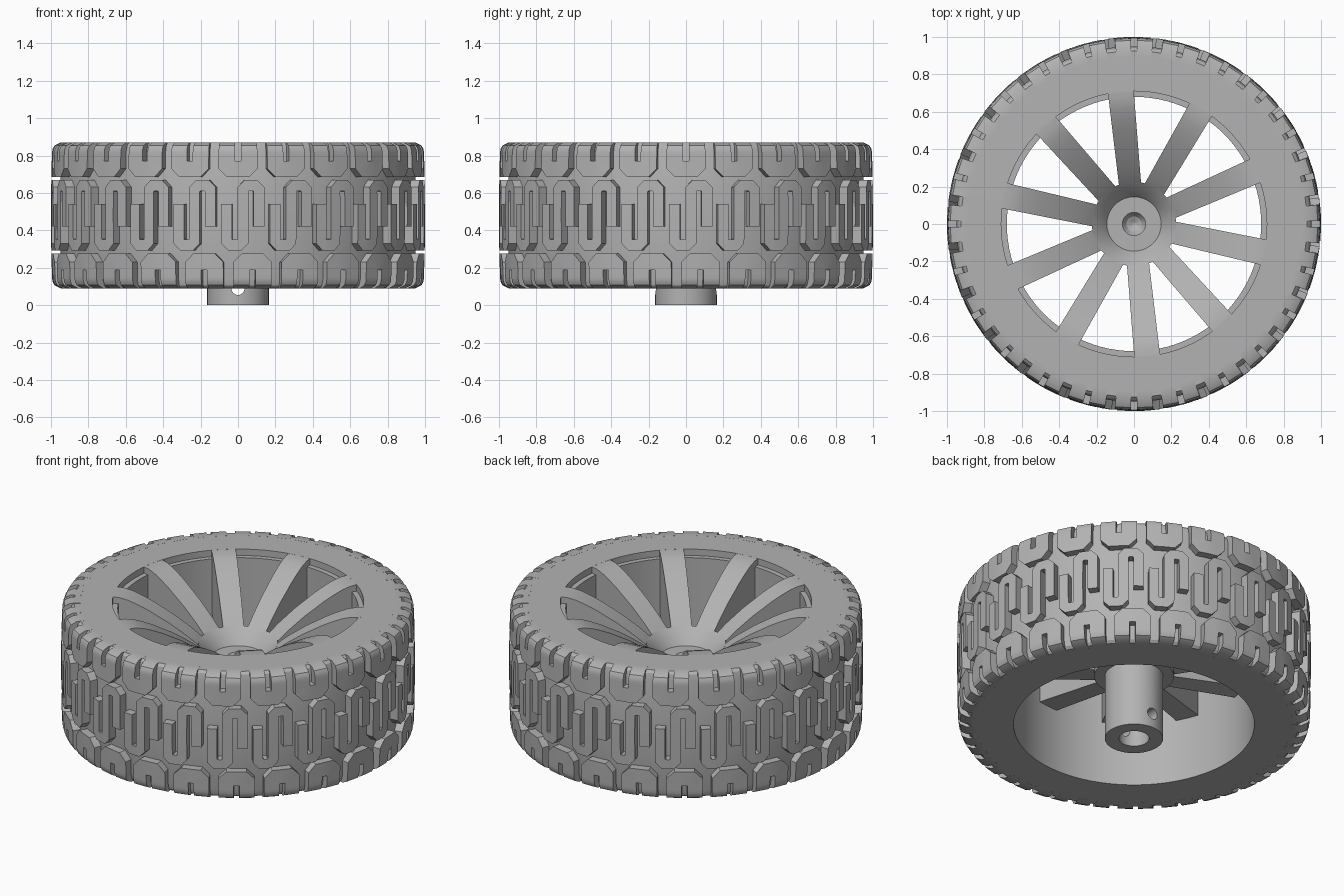
import bpy, bmesh, math
from mathutils import Vector, Matrix

cube = bpy.data.objects.get("Cube")
if cube:
    bpy.data.objects.remove(cube)

grey = bpy.data.materials.new("plain_grey")
grey.use_nodes = True
grey.diffuse_color = (0.45, 0.45, 0.45, 1)
grey.node_tree.nodes["Principled BSDF"].inputs["Base Color"].default_value = (0.45, 0.45, 0.45, 1)

BOTTOM, TOP = 0.09, 0.87
MID = (BOTTOM + TOP) / 2
REPEATS = 24
SPOKES = 10
parts = []


def finish(name, bm):
    bmesh.ops.recalc_face_normals(bm, faces=bm.faces)
    mesh = bpy.data.meshes.new(name)
    bm.to_mesh(mesh)
    bm.free()
    mesh.materials.append(grey)
    obj = bpy.data.objects.new(name, mesh)
    bpy.context.collection.objects.link(obj)
    parts.append(obj)
    return obj


def lathe(name, profile, steps=96, closed=False):
    """Revolve (radius, z) points around z."""
    bm = bmesh.new()
    verts = [bm.verts.new((r, 0, z)) for r, z in profile]
    pairs = list(zip(verts, verts[1:] + verts[:1])) if closed else list(zip(verts, verts[1:]))
    edges = [bm.edges.new(p) for p in pairs]
    bmesh.ops.spin(bm, geom=verts + edges, cent=(0, 0, 0), axis=(0, 0, 1),
                   angle=math.tau, steps=steps, use_duplicate=False)
    bmesh.ops.remove_doubles(bm, verts=bm.verts, dist=0.0005)
    return finish(name, bm)


def tread_radius(z):
    """Outer radius with a slight crown and rounded shoulders."""
    corner = 0.05
    off = abs(z - MID)
    t = max(0, off - (TOP - MID - corner)) / corner
    return 1 - 0.05 * off * off - corner * 0.9 * (1 - math.sqrt(max(0, 1 - t * t)))


def cut_corners(path, cut):
    pts = [Vector(p) for p in path]
    out = [pts[0]]
    for a, b, c in zip(pts, pts[1:], pts[2:]):
        out += [b + (a - b).normalized() * cut, b + (c - b).normalized() * cut]
    return out + [pts[-1]]


def subdivide(pts, size):
    out = [pts[0]]
    for a, b in zip(pts, pts[1:]):
        n = max(1, math.ceil((b - a).length / size))
        out += [a.lerp(b, i / n) for i in range(1, n + 1)]
    return out


def rib(bm, path, half, turn):
    """Raised strip of even width along a (sideways, z) path, wrapped on the tyre."""
    pts = subdivide(cut_corners(path, 0.02), 0.02)
    rings = []
    for i, p in enumerate(pts):
        d0 = (p - pts[max(i - 1, 0)]).normalized()
        d1 = (pts[min(i + 1, len(pts) - 1)] - p).normalized()
        d0, d1 = (d0 if i else d1), (d1 if i < len(pts) - 1 else d0)
        n0, n1 = Vector((-d0.y, d0.x)), Vector((-d1.y, d1.x))
        side = (n0 + n1) / (1 + n0.dot(n1)) * half
        ring = []
        for q, high in ((p + side, 1), (p - side, 1), (p - side, 0), (p + side, 0)):
            r = tread_radius(q.y) if high else 0.89
            a = q.x + turn
            ring.append(bm.verts.new((r * math.cos(a), r * math.sin(a), q.y)))
        rings.append(ring)
    for a, b in zip(rings, rings[1:]):
        for k in range(4):
            bm.faces.new((a[k], a[(k + 1) % 4], b[(k + 1) % 4], b[k]))
    bm.faces.new(rings[0])
    bm.faces.new(rings[-1])


def tread_row(name, path, half, shift=0):
    bm = bmesh.new()
    for i in range(REPEATS):
        rib(bm, path, half, math.tau * (i + shift) / REPEATS)
    finish(name, bm)


# Tyre body with its bore and the shallow recess at the upper opening
lower = [(0.68, BOTTOM), (0.925, BOTTOM + 0.0005), (0.94, BOTTOM + 0.015), (0.95, BOTTOM + 0.05)]
upper = [(r, 2 * MID - z) for r, z in reversed(lower[1:])]
lathe("tyre_body", lower + upper + [(0.71, TOP), (0.71, 0.83), (0.68, 0.83)], closed=True)

# Shoulder blocks: a U open to the sidewall, the lower row mirrored
u_path = [(-0.06, TOP), (-0.06, 0.728), (0.06, 0.728), (0.06, TOP)]
tread_row("upper_shoulder_tread", u_path, 0.044)
tread_row("lower_shoulder_tread", [(u, 2 * MID - z) for u, z in u_path], 0.044, 0.3)

# Interlocking key-shaped blocks around the middle
half_key = [(0.087, 0.42), (0.087, 0.639), (0, 0.639), (0, 0.52)]
key = half_key + [(-u, 2 * MID - z) for u, z in reversed(half_key)]
tread_row("middle_tread", key, 0.029, 0.1)

# Spokes: deep webs with a dished upper edge
top_edge = [(0.13, 0.51), (0.16, 0.55), (0.2, 0.595), (0.28, 0.66), (0.38, 0.73), (0.5, 0.80),
            (0.56, 0.83), (0.62, 0.855), (0.67, 0.868), (0.72, 0.87)]
bm = bmesh.new()
for i in range(SPOKES):
    spin = Matrix.Rotation(math.radians(23.7) + math.tau * i / SPOKES, 4, 'Z')
    rings = []
    for r, z in top_edge:
        w = 0.055 + 0.02 * r
        base = 0.41 + 0.11 * r
        rings.append([bm.verts.new(spin @ Vector(c)) for c in
                      ((r, w, z), (r, -w, z), (r, -w, base), (r, w, base))])
    for a, b in zip(rings, rings[1:]):
        for k in range(4):
            bm.faces.new((a[k], a[(k + 1) % 4], b[(k + 1) % 4], b[k]))
    bm.faces.new(rings[0])
    bm.faces.new(rings[-1])
finish("spokes", bm)

# Hub: bored shaft, collar, flared dish and countersunk cap
hub = lathe("hub", [(0, 0.43), (0.085, 0.43), (0.085, 0), (0.165, 0), (0.165, 0.405),
                    (0.225, 0.405), (0.225, 0.617), (0.2, 0.595), (0.16, 0.55),
                    (0.145, 0.53), (0.062, 0.53), (0.04, 0.5), (0.015, 0.49), (0, 0.48)], 64)

# Cross hole through the shaft
bpy.ops.mesh.primitive_cylinder_add(vertices=32, radius=0.035, depth=0.6,
                                    location=(0, 0, 0.09), rotation=(math.pi / 2, 0, 0))
cutter = bpy.context.object
cutter.name = "hole_cutter"
cutter.hide_render = True
cutter.data.materials.append(grey)
cut = hub.modifiers.new("cross_hole", 'BOOLEAN')
cut.operation, cut.solver, cut.object = 'DIFFERENCE', 'EXACT', cutter
bpy.context.view_layer.objects.active = hub
bpy.ops.object.modifier_apply(modifier=cut.name)
bpy.data.objects.remove(cutter)

# Smooth shading that keeps the hard edges
bpy.ops.object.select_all(action='DESELECT')
for obj in parts:
    obj.select_set(True)
bpy.context.view_layer.objects.active = parts[0]
bpy.ops.object.shade_smooth_by_angle(angle=math.radians(30))
